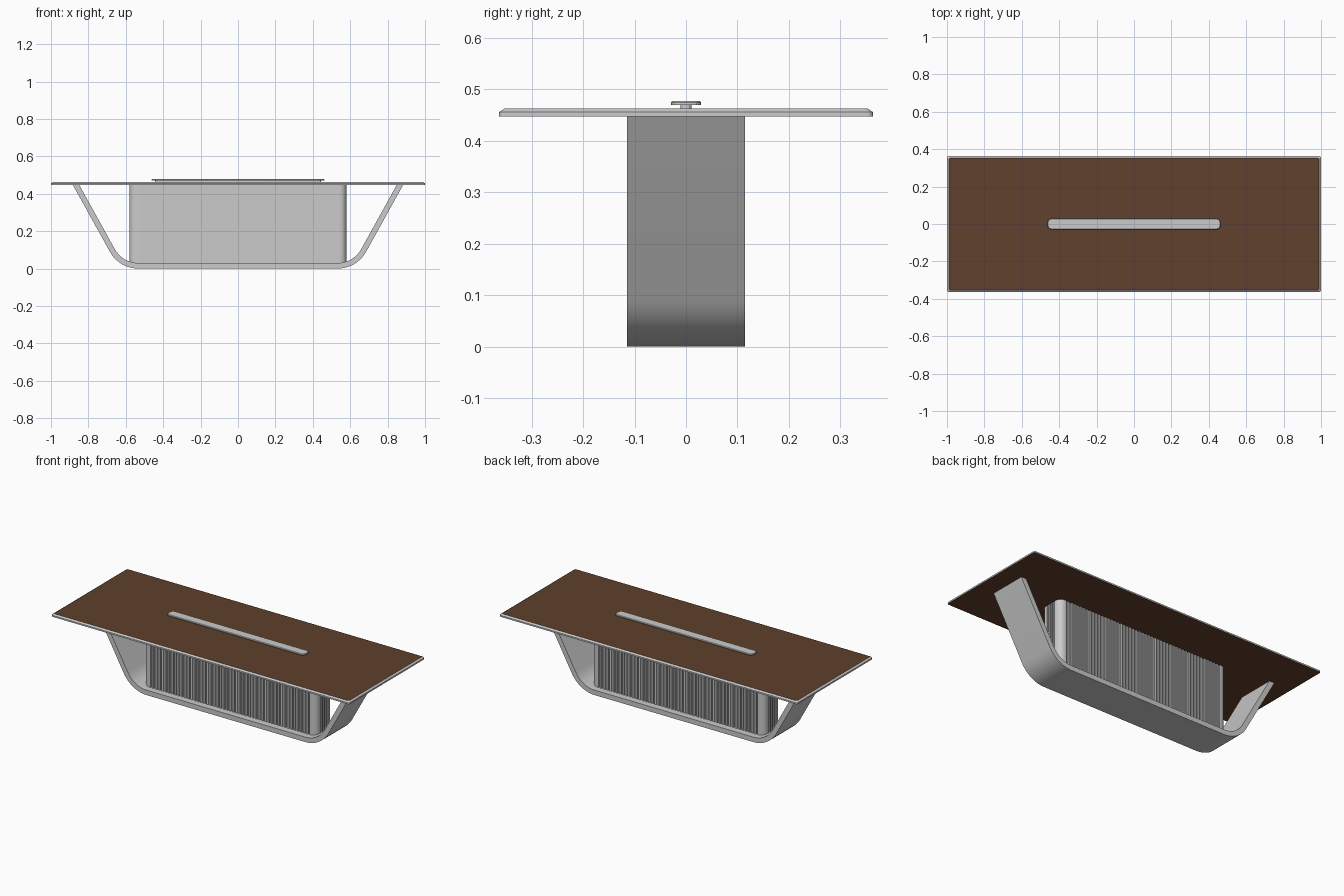
import bpy, bmesh, math
from mathutils import Vector

if "Cube" in bpy.data.objects:
    bpy.data.objects.remove(bpy.data.objects["Cube"])


def material(name, rgb):
    m = bpy.data.materials.new(name)
    m.diffuse_color = (*rgb, 1)
    m.use_nodes = True
    m.node_tree.nodes["Principled BSDF"].inputs["Base Color"].default_value = m.diffuse_color
    return m


SILVER = material("silver grey", (0.6, 0.6, 0.6))
WOOD = material("dark brown wood", (0.115, 0.052, 0.026))


def finish(name, bm, mats, smooth=True):
    bmesh.ops.recalc_face_normals(bm, faces=bm.faces)
    me = bpy.data.meshes.new(name)
    bm.to_mesh(me)
    bm.free()
    for m in mats:
        me.materials.append(m)
    ob = bpy.data.objects.new(name, me)
    bpy.context.collection.objects.link(ob)
    if smooth:
        bpy.ops.object.select_all(action='DESELECT')
        ob.select_set(True)
        bpy.context.view_layer.objects.active = ob
        bpy.ops.object.shade_smooth_by_angle(angle=math.radians(25))
    return ob


def rounded_rect(hx, hy, r, n=4):
    """Counter-clockwise outline, starting at the front right corner."""
    pts = []
    for k, (sx, sy) in enumerate([(1, -1), (1, 1), (-1, 1), (-1, -1)]):
        for i in range(n + 1):
            a = math.radians(-90 + 90 * k + 90 * i / n)
            pts.append(Vector((sx * (hx - r) + r * math.cos(a),
                               sy * (hy - r) + r * math.sin(a))))
    return pts


def loft(rings):
    """rings: list of (outline, z). Returns bmesh plus bottom and top caps."""
    bm = bmesh.new()
    loops = [[bm.verts.new((p[0], p[1], z)) for p in pts] for pts, z in rings]
    n = len(loops[0])
    for a, b in zip(loops, loops[1:]):
        for i in range(n):
            j = (i + 1) % n
            bm.faces.new((a[i], a[j], b[j], b[i]))
    bottom = bm.faces.new(loops[0][::-1])
    top = bm.faces.new(loops[-1])
    return bm, bottom, top


# Table top: silver bevelled rim, brown upper and lower faces
bm, bottom, top = loft([
    (rounded_rect(1.0, 0.363, 0.010), 0.447),
    (rounded_rect(1.0, 0.363, 0.010), 0.456),
    (rounded_rect(0.990, 0.353, 0.006), 0.463)])
bottom.material_index = top.material_index = 1
finish("table_top", bm, [SILVER, WOOD], smooth=False)

# Raised centre rail: narrow stem with a wider round-ended cap
bm, _, _ = loft([(rounded_rect(0.443, 0.011, 0.0109, 3), z) for z in (0.462, 0.471)])
finish("rail_stem", bm, [SILVER])
bm, _, _ = loft([
    (rounded_rect(0.462, 0.029, 0.020, 3), 0.470),
    (rounded_rect(0.462, 0.029, 0.020, 3), 0.475),
    (rounded_rect(0.459, 0.026, 0.018, 3), 0.478)])
finish("rail_cap", bm, [SILVER])

# Base band: flat strip with both ends bent up to the table top
CX, CZ, R, T, TURN, TOP = 0.532, 0.175, 0.175, 0.030, 61, 0.448


def band_side(r):
    pts = []
    for i in range(11):
        a = math.radians(-90 + TURN * i / 10)
        pts.append((CX + r * math.cos(a), CZ + r * math.sin(a)))
    x, z = pts[-1]
    pts.append((x + (TOP - z) / math.tan(math.radians(TURN)), TOP))
    return pts


outer, inner = band_side(R), band_side(R - T)
mirror = lambda pts: [(-x, z) for x, z in pts]
outer = mirror(outer)[::-1] + outer
inner = mirror(inner)[::-1] + inner
bm = bmesh.new()
rows = [[bm.verts.new((x, y, z)) for x, z in side]
        for side, y in ((outer, -0.115), (inner, -0.115), (inner, 0.115), (outer, 0.115))]
for k in range(4):
    a, b = rows[k], rows[(k + 1) % 4]
    for i in range(len(outer) - 1):
        bm.faces.new((a[i], a[i + 1], b[i + 1], b[i]))
for e in (0, -1):
    bm.faces.new([row[e] for row in rows])
finish("base_band", bm, [SILVER])


# Pedestal: rounded block with square vertical grooves all round
def grooves(p, q, count, depth):
    d = (q - p) / (count * 2 + 1)
    inward = Vector((-d.y, d.x)).normalized() * depth
    pts = []
    for i in range(count):
        a, b = p + d * (2 * i + 1), p + d * (2 * i + 2)
        pts += [a, a + inward, b + inward, b]
    return pts


N = 5
corner_pts = rounded_rect(0.58, 0.076, 0.035, N)
outline = []
for k, count in enumerate((4, 50, 4, 50)):
    arc = corner_pts[k * (N + 1):(k + 1) * (N + 1)]
    nxt = corner_pts[(k + 1) * (N + 1) % len(corner_pts)]
    outline += arc + grooves(arc[-1], nxt, count, 0.008)
bm, _, _ = loft([(outline, 0.029), (outline, 0.448)])
finish("fluted_pedestal", bm, [SILVER])
